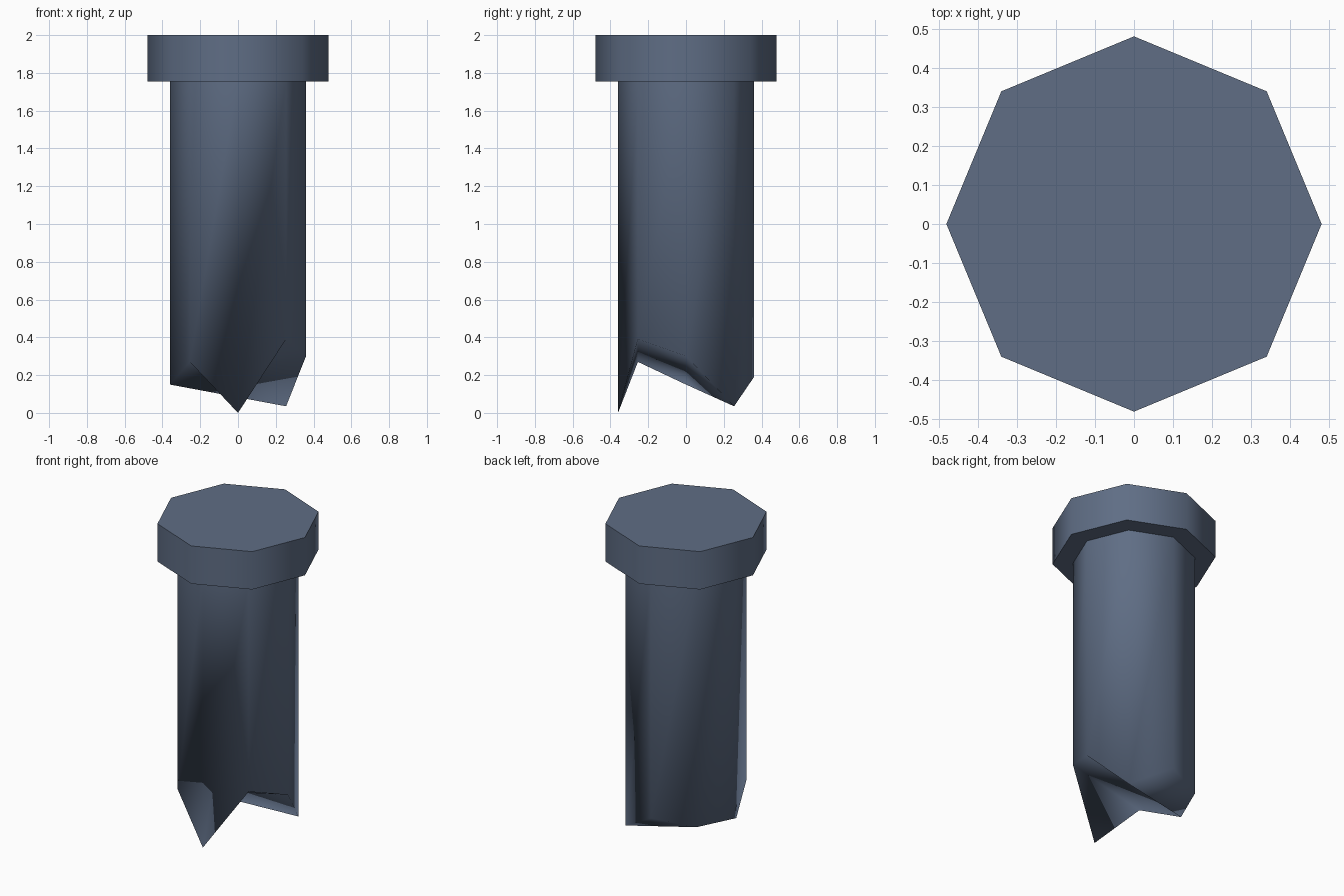
import bpy, bmesh, math

if "Cube" in bpy.data.objects:
    bpy.data.objects.remove(bpy.data.objects["Cube"])

SIDES = 8
HEAD_Z = 1.755

slate = bpy.data.materials.new("slate_blue")
slate.diffuse_color = (0.115, 0.155, 0.235, 1)
slate.use_nodes = True
slate.node_tree.nodes["Principled BSDF"].inputs["Base Color"].default_value = slate.diffuse_color


def ring(bm, radius, heights):
    """Octagon ring, first corner on +x, one height per corner."""
    return [bm.verts.new((radius * math.cos(i * math.tau / SIDES),
                          radius * math.sin(i * math.tau / SIDES), h))
            for i, h in enumerate(heights)]


def prism(name, radius, low, high, bottom_faces):
    bm = bmesh.new()
    a, b = ring(bm, radius, low), ring(bm, radius, high)
    for i in range(SIDES):
        j = (i + 1) % SIDES
        bm.faces.new((a[i], a[j], b[j], b[i]))
    bm.faces.new(b)
    for f in bottom_faces:
        bm.faces.new([a[i] for i in f])
    bmesh.ops.recalc_face_normals(bm, faces=bm.faces)
    for f in bm.faces:
        f.smooth = True
    # flat ends stay crisp
    for e in bm.edges:
        if any(len(f.verts) == SIDES for f in e.link_faces):
            e.smooth = False
    me = bpy.data.meshes.new(name)
    bm.to_mesh(me)
    bm.free()
    me.materials.append(slate)
    ob = bpy.data.objects.new(name, me)
    bpy.context.collection.objects.link(ob)
    return ob


# shaft with a broken, jagged lower end (heights by corner, from +x counterclockwise)
jagged = [0.30, 0.035, 0.19, 0.16, 0.15, 0.27, 0.0, 0.39]
break_faces = [(5, 6, 7), (5, 7, 0), (5, 0, 4), (4, 0, 1), (4, 1, 3), (3, 1, 2)]
prism("broken_shaft", 0.36, jagged, [HEAD_Z] * SIDES, break_faces)

# wide flat head
prism("head", 0.48, [HEAD_Z] * SIDES, [2.0] * SIDES, [range(SIDES)])
